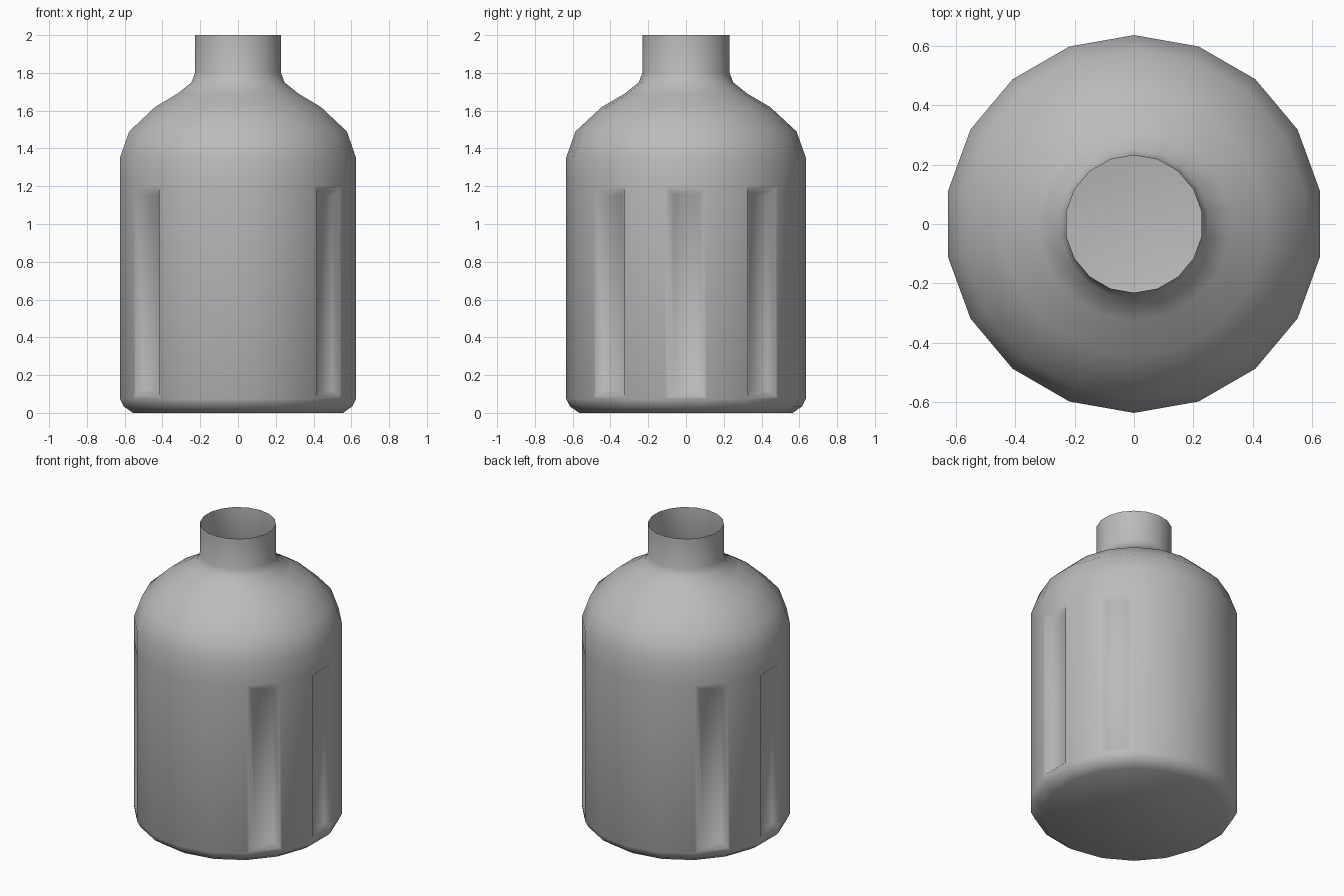
import bpy, bmesh, math

cube = bpy.data.objects.get("Cube")
if cube:
    bpy.data.objects.remove(cube, do_unlink=True)

SIDES = 18
GROOVE_ANGLES = (0, 40, 140, 180, 220, 320)
PROFILE = [(0.565, 0.0), (0.615, 0.035), (0.635, 0.075), (0.635, 1.2),
           (0.635, 1.35), (0.585, 1.49), (0.445, 1.62), (0.325, 1.69),
           (0.25, 1.75), (0.231, 1.8), (0.231, 2.0)]

# Single grey material
grey = bpy.data.materials.new("plain grey")
grey.use_nodes = True
colour = (0.5, 0.5, 0.5, 1)
grey.diffuse_color = colour
grey.node_tree.nodes["Principled BSDF"].inputs["Base Color"].default_value = colour

# Bottle shell: lathed rings, closed base, open neck
bm = bmesh.new()
rings = []
for radius, z in PROFILE:
    ring = []
    for i in range(SIDES):
        a = math.radians(10) + i * math.tau / SIDES
        ring.append(bm.verts.new((radius * math.cos(a), radius * math.sin(a), z)))
    rings.append(ring)
wall_faces = []
for level, (low, high) in enumerate(zip(rings, rings[1:])):
    for i in range(SIDES):
        j = (i + 1) % SIDES
        face = bm.faces.new((low[i], low[j], high[j], high[i]))
        if level == 2:
            wall_faces.append(face)
bm.faces.new(rings[0][::-1])
bm.normal_update()

# Grip grooves pressed into the side panels
panels = []
for face in wall_faces:
    c = face.calc_center_median()
    angle = round(math.degrees(math.atan2(c.y, c.x))) % 360
    if angle in GROOVE_ANGLES:
        panels.append(face)
bmesh.ops.inset_individual(bm, faces=panels, thickness=0.02)
bmesh.ops.inset_individual(bm, faces=panels, thickness=0.045, depth=-0.03)

mesh = bpy.data.meshes.new("bottle")
bm.to_mesh(mesh)
bm.free()
mesh.materials.append(grey)
bottle = bpy.data.objects.new("bottle", mesh)
bpy.context.collection.objects.link(bottle)

# Smooth shading with a crisp base rim
bpy.ops.object.select_all(action='DESELECT')
bottle.select_set(True)
bpy.context.view_layer.objects.active = bottle
bpy.ops.object.shade_smooth_by_angle(angle=math.radians(50))
